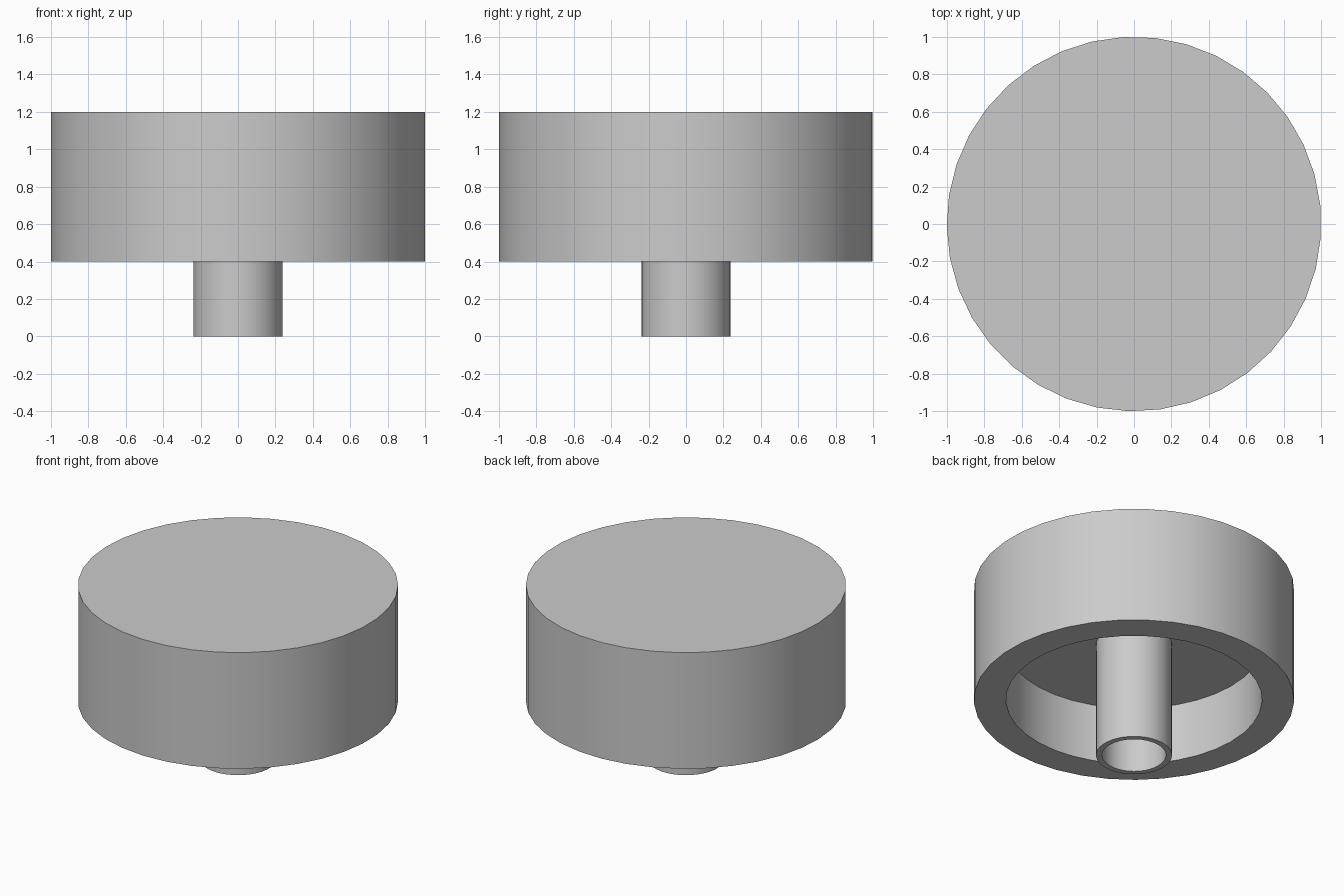
import bpy, bmesh, math

cube = bpy.data.objects.get("Cube")
if cube:
    bpy.data.objects.remove(cube, do_unlink=True)

SEGMENTS = 37
TURN = math.radians(5.7)

grey = bpy.data.materials.new("plain_grey")
grey.use_nodes = True
colour = (0.6, 0.6, 0.6, 1)
grey.diffuse_color = colour
grey.node_tree.nodes["Principled BSDF"].inputs["Base Color"].default_value = colour


def lathe(name, profile):
    """Spin a (radius, height) profile about z; radius 0 makes a flat cap."""
    bm = bmesh.new()
    verts = [bm.verts.new((r * math.cos(TURN), r * math.sin(TURN), z)) for r, z in profile]
    edges = [bm.edges.new(pair) for pair in zip(verts, verts[1:])]
    bmesh.ops.spin(bm, geom=verts + edges, cent=(0, 0, 0), axis=(0, 0, 1),
                   angle=math.tau, steps=SEGMENTS, use_duplicate=False)
    bmesh.ops.remove_doubles(bm, verts=bm.verts[:], dist=1e-4)
    bmesh.ops.recalc_face_normals(bm, faces=bm.faces[:])
    mesh = bpy.data.meshes.new(name)
    bm.to_mesh(mesh)
    bm.free()
    mesh.materials.append(grey)
    obj = bpy.data.objects.new(name, mesh)
    bpy.context.collection.objects.link(obj)
    bpy.ops.object.select_all(action="DESELECT")
    obj.select_set(True)
    bpy.context.view_layer.objects.active = obj
    bpy.ops.object.shade_smooth_by_angle(angle=math.radians(30))
    return obj


# Round cap, hollowed from below
lathe("cap", [(0, 1.2), (1, 1.2), (1, 0.4), (0.8, 0.4), (0.8, 0.8), (0, 0.8)])

# Tubular stem hanging from the inside of the cap
lathe("stem", [(0.2, 0.8), (0.2, 0), (0.237, 0), (0.237, 0.8)])
